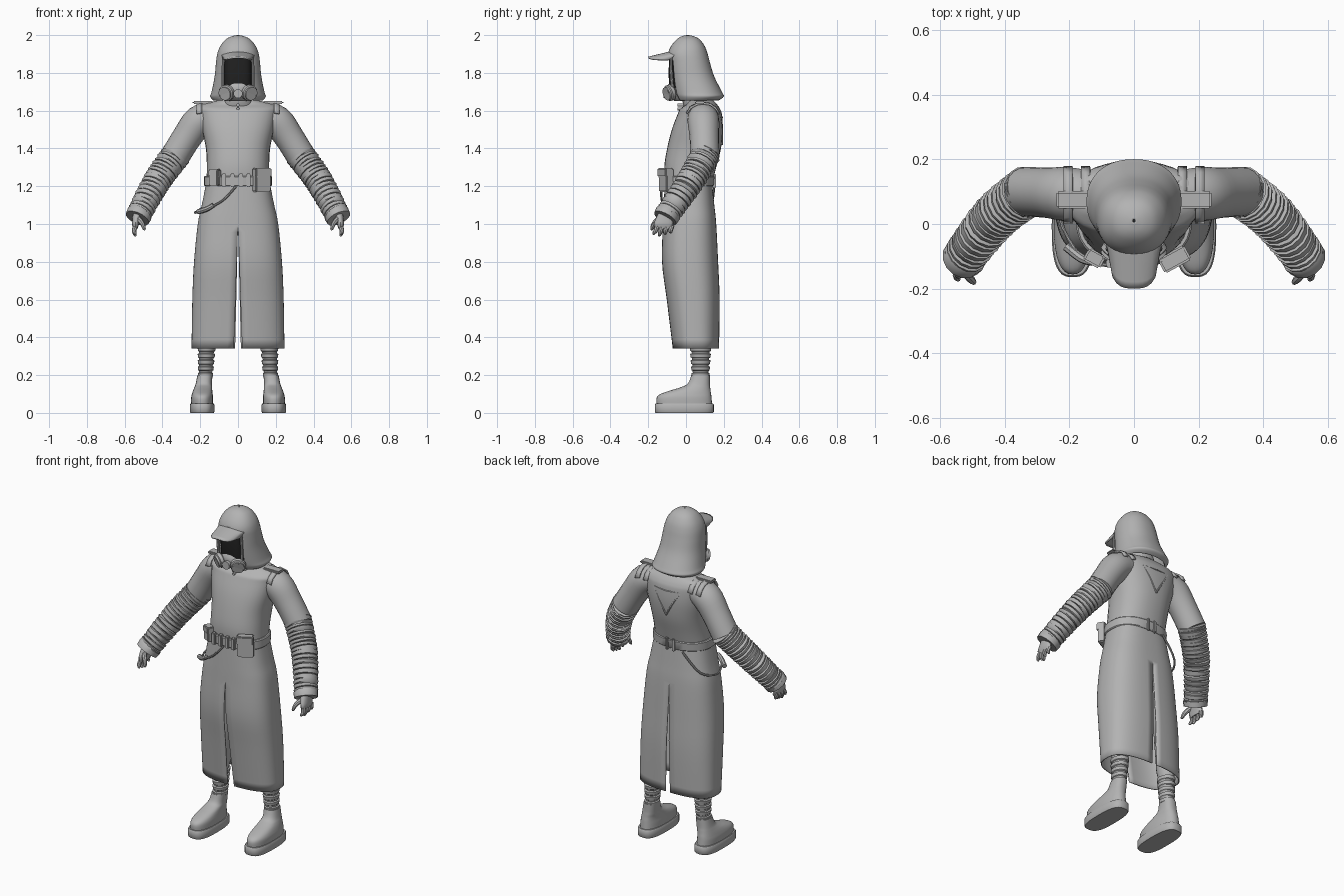
import bpy, bmesh, math, random
from mathutils import Vector

random.seed(4)
if "Cube" in bpy.data.objects:
    bpy.data.objects.remove(bpy.data.objects["Cube"], do_unlink=True)


def material(name, value):
    mat = bpy.data.materials.new(name)
    mat.use_nodes = True
    colour = (value, value, value, 1)
    mat.diffuse_color = colour
    mat.node_tree.nodes["Principled BSDF"].inputs["Base Color"].default_value = colour
    return mat


CLOTH = material("grey cloth", 0.45)
GLASS = material("black visor", 0.015)


def finish(name, bm, mat=CLOTH, mirror=False, thick=0, angle=40):
    """Turn a bmesh into a shaded object, optionally mirrored and thickened."""
    bmesh.ops.recalc_face_normals(bm, faces=bm.faces)
    mesh = bpy.data.meshes.new(name)
    bm.to_mesh(mesh)
    bm.free()
    mesh.materials.append(mat)
    ob = bpy.data.objects.new(name, mesh)
    bpy.context.collection.objects.link(ob)
    bpy.ops.object.select_all(action='DESELECT')
    ob.select_set(True)
    bpy.context.view_layer.objects.active = ob
    bpy.ops.object.shade_smooth_by_angle(angle=math.radians(angle))
    if mirror:
        ob.modifiers.new("Mirror", 'MIRROR')
    if thick:
        solid = ob.modifiers.new("Solidify", 'SOLIDIFY')
        solid.thickness = thick
    return ob


def skin(name, rings, closed=True, caps=True, **opts):
    """Bridge a list of equal point rings into a surface."""
    bm = bmesh.new()
    loops = [[bm.verts.new(p) for p in ring] for ring in rings]
    n = len(loops[0])
    for a, b in zip(loops, loops[1:]):
        for i in range(n if closed else n - 1):
            j = (i + 1) % n
            bm.faces.new((a[i], a[j], b[j], b[i]))
    if closed and caps:
        bm.faces.new(loops[0])
        bm.faces.new(loops[-1])
    return finish(name, bm, **opts)


def smooth_rows(rows, steps=4):
    """Catmull-Rom interpolation of number rows."""
    out = []
    for i in range(len(rows) - 1):
        p = [rows[max(0, min(len(rows) - 1, i + k))] for k in (-1, 0, 1, 2)]
        for s in range(steps):
            t = s / steps
            out.append([b + t * (c - a + t * (2 * a - 5 * b + 4 * c - d + t * (3 * (b - c) + d - a))) / 2
                        for a, b, c, d in zip(*p)])
    return out + [list(rows[-1])]


def stack(name, rows, power=0.85, gap=None, n=32, steps=4, **opts):
    """Loft rows of (z, front y, back y, half width, centre x); gap(z) opens a mirrored half."""
    rings = []
    for z, front, back, rx, *cx in smooth_rows(rows, steps):
        low, high = -math.pi, math.pi * (1 - 2 / n)
        if gap:
            low, high = [s * math.acos(min(1, g / rx) ** (1 / power)) for s, g in zip((-1, 1), gap(z))]
        ring = []
        for i in range(n):
            a = low + (high - low) * i / (n - 1)
            c, s = math.cos(a), math.sin(a)
            x = math.copysign(abs(c) ** power, c) * rx + (cx[0] if cx else 0)
            y = (front + back) / 2 + math.copysign(abs(s) ** power, s) * (back - front) / 2
            ring.append((x, y, z))
        rings.append(ring)
    return skin(name, rings, closed=not gap, mirror=bool(gap) or opts.pop("mirror", False), **opts)


def tube(name, rows, n=12, steps=4, tilt=0, **opts):
    """Round tube along rows of (x, y, z, radius); tilt skews its rings."""
    rows = smooth_rows(rows, steps) if steps else rows
    pts = [Vector(r[:3]) for r in rows]
    rings = []
    for i, p in enumerate(pts):
        t = (pts[min(i + 1, len(pts) - 1)] - pts[max(i - 1, 0)]).normalized()
        ref = Vector((0, 1, 0)) if abs(t.y) < 0.9 else Vector((0, 0, 1))
        u = t.cross(ref).normalized()
        v = u.cross(t)
        skew = random.uniform(-tilt, tilt)
        rings.append([p + rows[i][3] * (u * math.cos(a) + v * math.sin(a)) + t * skew * math.cos(a)
                      for a in [math.tau * k / n for k in range(n)]])
    return skin(name, rings, **opts)


def box(name, at, size, turn=0, bevel=0.006, **opts):
    bm = bmesh.new()
    bmesh.ops.create_cube(bm, size=1)
    bmesh.ops.scale(bm, vec=size, verts=bm.verts)
    bmesh.ops.bevel(bm, geom=bm.edges[:], offset=bevel, segments=2, affect='EDGES')
    c, s = math.cos(turn), math.sin(turn)
    for v in bm.verts:
        x, y, z = v.co
        v.co = Vector((x * c - y * s, x * s + y * c, z)) + Vector(at)
    return finish(name, bm, **opts)


# Coat: torso and long skirt with front and back slits
stack("coat_torso", [(1.2, -.11, .135, .168), (1.3, -.115, .16, .165), (1.4, -.1, .185, .17),
                     (1.5, -.075, .195, .19), (1.58, -.045, .19, .205), (1.61, -.03, .18, .21),
                     (1.632, 0, .165, .19), (1.648, .01, .15, .13), (1.665, .02, .13, .07)])


def slit(z):
    g = 0.022 * max(0, 1 - z) / 0.66
    return g, g * 0.7


stack("coat_skirt", [(1.22, -.112, .138, .168), (1.1, -.118, .15, .192), (1, -.122, .16, .213),
                     (.8, -.127, .17, .233), (.6, -.102, .178, .242), (.34, -.07, .175, .246)],
      power=0.75, gap=slit, thick=0.006)
stack("collar", [(1.62, -.01, .13, .08), (1.66, -.02, .13, .075), (1.7, -.01, .12, .07)])
for z in (1.61, 1.63):
    tube("collar_button", [(0, -.045, z, .008), (0, -.01, z, .008)], steps=0)

# Sleeves, wrapped forearms and hands
tube("upper_sleeve", [(.13, .088, 1.57, .075), (.205, .092, 1.545, .084), (.27, .097, 1.46, .078),
                      (.335, .1, 1.355, .077)], n=20, mirror=True)
path = smooth_rows([(.325, .105, 1.37, .074), (.43, .022, 1.225, .07), (.53, -.105, 1.04, .062)], 5)
wraps = []
for i, (a, b) in enumerate(zip(path, path[1:])):
    for t, swell in ((0, 0.9), (.08, 1.09), (.42, 1.03), (.5, 0.9), (.58, 1.07), (.92, 1.02)):
        row = [p + (q - p) * t for p, q in zip(a, b)]
        wraps.append(row[:3] + [row[3] * swell])
tube("wrapped_forearm", wraps, n=14, steps=0, tilt=0.006, mirror=True, angle=30)
tube("cuff", [(.517, -.092, 1.06, .062), (.521, -.096, 1.055, .069), (.533, -.11, 1.03, .066),
              (.533, -.11, 1.03, .05)], n=14, steps=0, mirror=True)
stack("palm", [(.975, -.165, -.07, .012, .543), (1.0, -.17, -.068, .018, .543), (1.03, -.16, -.07, .021, .538),
               (1.07, -.14, -.07, .025, .53)], n=16, mirror=True)
for i in range(4):
    y = -.152 + .026 * i
    tip = .935 + .008 * abs(i - 1)
    tube("finger", [(.543, y, .99, .013), (.55, y - .008, .965, .012), (.545, y - .018 + .004 * i, tip + .008, .009),
                    (.542, y - .02 + .004 * i, tip, .004)], n=8, mirror=True)
tube("thumb", [(.53, -.14, 1.03, .014), (.508, -.168, 1.005, .013), (.497, -.18, .975, .009),
               (.497, -.181, .967, .004)], n=8, mirror=True)

# Shoulder straps
arch = [(0, 1.59), (.02, 1.622), (.06, 1.643), (.09, 1.647), (.13, 1.641), (.16, 1.62), (.18, 1.588)]
for name, x in (("inner_shoulder_strap", .15), ("outer_shoulder_strap", .205)):
    skin(name, [[(x - .014, y, z), (x + .014, y, z - .005)] for y, z in arch],
         closed=False, mirror=True, thick=0.009)
box("shoulder_tab", (.185, .075, 1.643), (.11, .055, .016), mirror=True)

# Triangular piping on the back
tube("back_piping_top", [(-.09, .179, 1.57, .005), (0, .192, 1.565, .005), (.09, .179, 1.57, .005)], n=6)
tube("back_piping_side", [(.09, .179, 1.57, .005), (.045, .191, 1.5, .005), (0, .192, 1.42, .005)],
     n=6, mirror=True)

# Belt, pouches and hanging cord
stack("belt", [(1.2, -.12, .143, .175), (1.205, -.125, .148, .18), (1.25, -.126, .152, .18),
               (1.255, -.121, .148, .175)], steps=1)
box("large_pouch", (.125, -.105, 1.232), (.09, .045, .125), turn=.5)
box("large_pouch_flap", (.127, -.112, 1.272), (.094, .045, .05), turn=.5)
box("small_pouch", (-.122, -.103, 1.245), (.055, .04, .09), turn=-.5)
box("small_pouch_flap", (-.124, -.108, 1.27), (.06, .04, .04), turn=-.5)
for x in (-.075, -.03, .015, .055):
    box("belt_loop", (x, -.122, 1.232), (.024, .025, .07), bevel=.004)
box("back_buckle", (.022, .15, 1.228), (.016, .018, .075), bevel=.004, mirror=True)
tube("hanging_cord", [(-.01, -.13, 1.2, .006), (-.08, -.128, 1.125, .006), (-.165, -.1, 1.08, .006),
                      (-.228, .02, 1.06, .006), (-.185, .125, 1.09, .006), (-.08, .15, 1.2, .006)], n=8)
tube("cord_handle", [(-.13, -.118, 1.1, .012), (-.165, -.105, 1.08, .014), (-.21, -.07, 1.065, .014)], n=8)

# Wrapped legs and boots
shin = [(.9, .02, .13, .06, .13), (.4, .02, .135, .047, .162)]
for i in range(5):
    z = .35 - .034 * i
    r = .053 - .002 * i
    for dz, swell in ((0, .9), (.004, 1.08), (.022, 1.02), (.026, .9)):
        shin.append((z - dz, .077 - r * swell, .077 + r * swell, r * swell * .84, .166 + .0015 * i))
shin.append((.13, .03, .12, .035, .175))
stack("wrapped_leg", shin, power=1, n=20, steps=1, mirror=True, angle=30)
stack("boot_upper", [(.045, -.155, .138, .058, .19), (.08, -.155, .135, .058, .19), (.1, -.135, .133, .055, .189),
                     (.118, -.085, .13, .051, .187), (.135, -.03, .128, .047, .184), (.155, .01, .126, .043, .181),
                     (.2, .028, .126, .04, .175)], mirror=True)
stack("boot_sole", [(0, -.16, .143, .062, .19), (.006, -.165, .148, .065, .19), (.043, -.165, .148, .065, .19),
                    (.05, -.16, .143, .061, .19)], power=0.7, steps=1, mirror=True)


# Hood with face opening, and cap brim
def face_opening(z):
    return 0.079 * math.sqrt(max(0, min(1, (1.905 - z) / 0.04))), 0


stack("hood", [(1.655, -.05, .175, .133), (1.675, -.06, .2, .147), (1.7, -.07, .19, .14), (1.78, -.085, .15, .124),
               (1.85, -.092, .128, .117), (1.9, -.095, .115, .11), (1.94, -.08, .1, .095), (1.975, -.052, .075, .068),
               (1.993, -.025, .045, .036), (2, .005, .015, .004)],
      power=0.9, gap=face_opening, n=28, thick=0.008)
brim = []
for j in range(7):
    t = j / 6
    row = []
    for i in range(13):
        u = i / 6 - 1
        reach = .02 + .105 * math.sqrt(max(0, 1 - abs(u) ** 3.2))
        row.append((u * (.088 - .008 * t), -.075 - reach * t + .02 * u * u * (1 - t), 1.916 - .03 * t - .018 * u * u))
    brim.append(row)
skin("cap_brim", brim, closed=False, thick=0.009)

# Visor and breathing mask
stack("visor", [(1.72, -.088, .05, .073), (1.8, -.092, .05, .074), (1.9, -.088, .05, .072)],
      power=0.6, mat=GLASS)
tube("visor_frame", [(.078, -.07, 1.7, .009), (.08, -.078, 1.8, .008), (.076, -.078, 1.88, .007)],
     n=8, mirror=True)
stack("mask", [(1.65, -.06, .05, .045), (1.68, -.095, .05, .065), (1.72, -.1, .05, .073), (1.745, -.09, .05, .07)])
tube("mask_valve", [(0, -.08, 1.69, .024), (0, -.118, 1.69, .024), (0, -.118, 1.69, .017),
                    (0, -.112, 1.69, .015)], n=16, steps=0)
axis = Vector((.5, -.82, -.25))
base = Vector((.05, -.068, 1.7))
tube("mask_filter", [(*(base + axis * d), r) for d, r in
                     ((0, .03), (.012, .043), (.03, .043), (.034, .036), (.044, .036), (.046, .03), (.04, .026))],
     n=20, steps=0, mirror=True)
